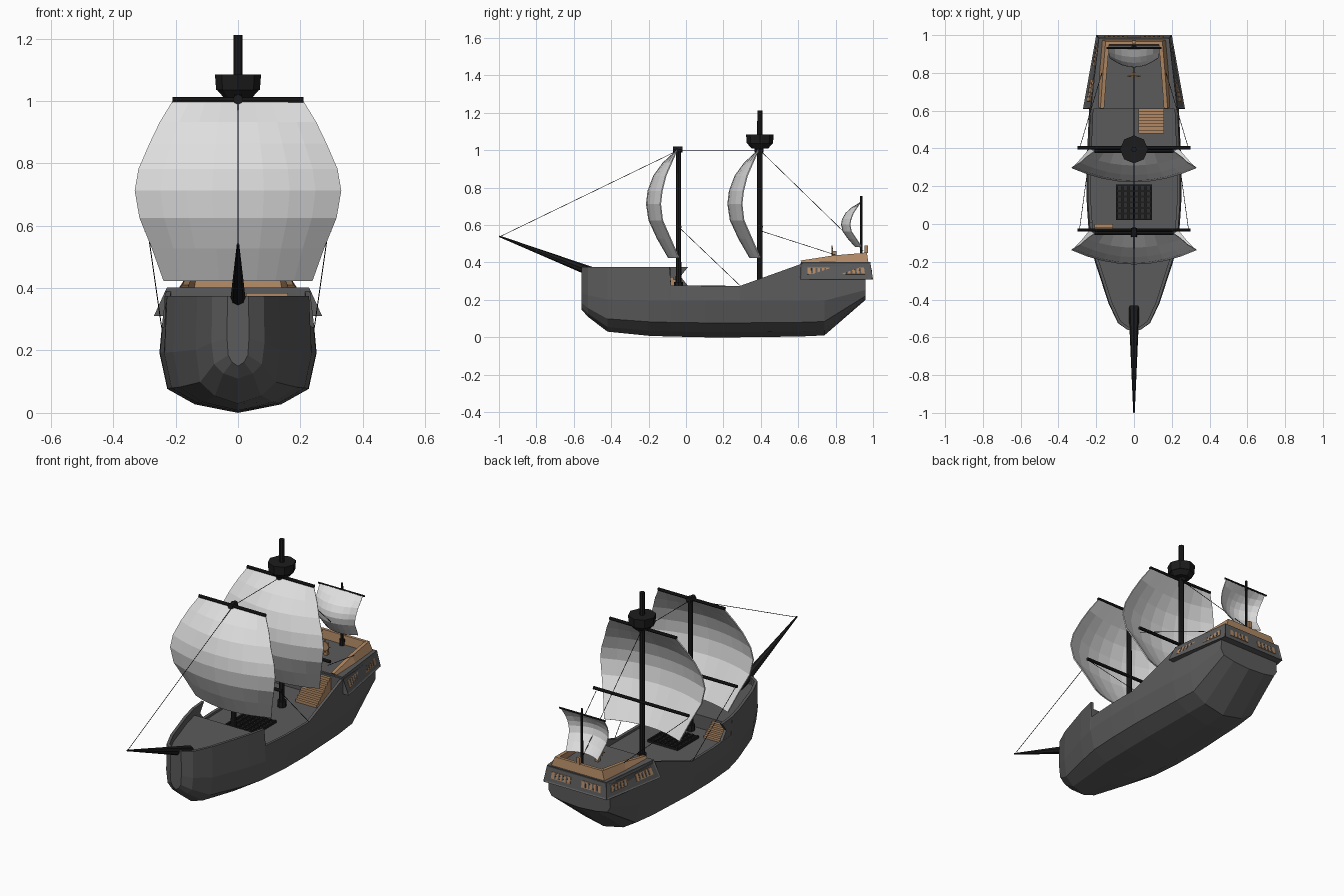
import bpy, bmesh
from mathutils import Vector as V

if "Cube" in bpy.data.objects:
    bpy.data.objects.remove(bpy.data.objects["Cube"])


def mat(name, r, g, b):
    m = bpy.data.materials.new(name)
    m.diffuse_color = (r, g, b, 1)
    m.use_nodes = True
    m.node_tree.nodes["Principled BSDF"].inputs["Base Color"].default_value = m.diffuse_color
    return m


HULL = mat("hull_grey", .105, .105, .105)
DARK = mat("spar_black", .012, .012, .012)
GRATE = mat("grating_dark", .028, .028, .028)
TAN = mat("tan_wood", .44, .25, .13)
SAIL = mat("sail_white", .74, .74, .74)


def obj(name, verts, faces, material):
    me = bpy.data.meshes.new(name)
    me.from_pydata([tuple(v) for v in verts], [], faces)
    bm = bmesh.new()
    bm.from_mesh(me)
    bmesh.ops.recalc_face_normals(bm, faces=bm.faces)
    bm.to_mesh(me)
    bm.free()
    me.materials.append(material)
    o = bpy.data.objects.new(name, me)
    bpy.context.collection.objects.link(o)
    return o


def prism(name, bottom, top, material):
    """Solid between two matching loops."""
    n = len(bottom)
    faces = [tuple(range(n)), tuple(range(n, 2 * n))]
    faces += [(i, (i + 1) % n, n + (i + 1) % n, n + i) for i in range(n)]
    return obj(name, list(bottom) + list(top), faces, material)


def box(name, x0, x1, y0, y1, z0, z1, material):
    r = [(x0, y0), (x1, y0), (x1, y1), (x0, y1)]
    return prism(name, [(x, y, z0) for x, y in r], [(x, y, z1) for x, y in r], material)


def rod(name, a, b, r0, r1, material=DARK, seg=8):
    a, b = V(a), V(b)
    me = bpy.data.meshes.new(name)
    bm = bmesh.new()
    bmesh.ops.create_cone(bm, cap_ends=True, segments=seg, radius1=r0, radius2=r1, depth=(b - a).length)
    bm.to_mesh(me)
    bm.free()
    me.materials.append(material)
    o = bpy.data.objects.new(name, me)
    o.location = (a + b) / 2
    o.rotation_mode = 'QUATERNION'
    o.rotation_quaternion = (b - a).to_track_quat('Z', 'Y')
    bpy.context.collection.objects.link(o)
    return o


def solidify(o, t, offset=-1):
    m = o.modifiers.new("thickness", 'SOLIDIFY')
    m.thickness, m.offset = t, offset


# Hull: stations of y, half width, keel height, rail height
ST = [(-.56, .035, .15, .375), (-.525, .085, .11, .375), (-.42, .135, .03, .375),
      (-.2, .207, .008, .375), (-.088, .235, .004, .375), (-.08, .237, .004, .278),
      (.1, .25, 0, .275), (.29, .252, 0, .275), (.61, .238, .004, .39),
      (.74, .225, .01, .385), (.96, .195, .2, .385)]
ROWS = [(0, 0), (.55, .1), (.9, .28), (1, .7)]
verts = []
for y, w, zk, zt in ST:
    half = [(w * fx, y, zk + (.275 - zk) * fz) for fx, fz in ROWS] + [(w * .97, y, zt)]
    verts += [(-x, yy, z) for x, yy, z in reversed(half[1:])] + half
faces = [(i * 9 + j, i * 9 + j + 1, i * 9 + j + 10, i * 9 + j + 9)
         for i in range(len(ST) - 1) for j in range(8)]
faces += [tuple(range(9)), tuple(range(len(verts) - 9, len(verts)))]
hull = obj("hull", verts, faces, HULL)
solidify(hull, .016)


def width(y):
    for a, b in zip(ST, ST[1:]):
        if a[0] <= y <= b[0]:
            return a[1] + (b[1] - a[1]) * (y - a[0]) / (b[0] - a[0])
    return ST[-1][1]


def deck(name, y0, y1, z, depth):
    ys = [y0] + [s[0] for s in ST if y0 < s[0] < y1] + [y1]
    loop = [(width(y) * .97 - .008, y) for y in ys]
    loop += [(-x, y) for x, y in reversed(loop)]
    prism(name, [(x, y, z - depth) for x, y in loop], [(x, y, z) for x, y in loop], HULL)


deck("fore_deck", -.55, -.085, .335, .08)
deck("main_deck", -.1, .63, .26, .02)
deck("quarter_deck", .61, .94, .395, .15)

# Port bulwark running on past the fore stairs
side = [(-.09, .27), (.015, .27), (-.03, .325), (.01, .375), (-.09, .375)]
prism("port_bulwark", [(-width(y) * .97, y, z) for y, z in side],
      [(-width(y) * .97 + .016, y, z) for y, z in side], HULL)


# Stairs
def stairs(name, x0, x1, y0, y1, z0, z1, n):
    for i in range(n):
        a, b = y0 + (y1 - y0) * i / n, y0 + (y1 - y0) * (i + 1) / n
        box(f"{name}_{i}", x0, x1, min(a, b), max(a, b), z0 - .01, z0 + (z1 - z0) * (i + 1) / (n + 1), TAN)


stairs("aft_stair", .025, .16, .48, .61, .26, .40, 8)
stairs("fore_stair", -.21, -.11, 0, -.085, .26, .335, 5)

# Stern gallery with recessed panels
bot = [V(p) for p in [(-.27, .61, .31), (.27, .61, .31), (.2, 1, .31), (-.2, 1, .31)]]
top = [V(p) for p in [(-.228, .615, .402), (.228, .615, .402), (.186, .985, .402), (-.186, .985, .402)]]
gallery = prism("stern_gallery", bot, top, HULL)
bm = bmesh.new()
bm.from_mesh(gallery.data)
panels = [f for f in bm.faces if abs(f.normal.z) < .9 and f.normal.y > -.5]
bmesh.ops.inset_individual(bm, faces=panels, thickness=.012, depth=-.004)
bm.to_mesh(gallery.data)
bm.free()


def plate(name, quad, u0, u1, v0, v1, lo, hi, material):
    a, b, c, d = quad
    n = (b - a).cross(d - a).normalized()
    pts = [a.lerp(b, u).lerp(d.lerp(c, u), v) for u, v in ((u0, v0), (u1, v0), (u1, v1), (u0, v1))]
    prism(name, [p + n * lo for p in pts], [p + n * hi for p in pts], material)


# Windows: tan panes with grey bars
for s, (i, j) in {"starboard": (1, 2), "stern": (2, 3), "port": (3, 0)}.items():
    quad = (bot[i], bot[j], top[j], top[i])
    for k, (u0, u1) in enumerate([(.1, .41), (.59, .9)]):
        plate(f"{s}_window_{k}", quad, u0, u1, .3, .7, -.006, -.001, TAN)
        for b in range(1, 5):
            u = u0 + (u1 - u0) * b / 5
            plate(f"{s}_window_bar_{k}_{b}", quad, u - .012, u + .012, .34, .66, -.004, .001, HULL)

# Quarterdeck railing, leaning inward
RAIL = [(.62, .19, .178, .41), (.80, .183, .165, .438), (.975, .168, .15, .452)]
for s in (-1, 1):
    v = []
    for y, xb, xt, z in RAIL:
        v += [(s * xb, y, .40), (s * xt, y - .008, z), (s * (xt - .02), y - .008, z), (s * (xb - .03), y, .40)]
    f = [(4 * i + j, 4 * i + (j + 1) % 4, 4 * i + 4 + (j + 1) % 4, 4 * i + 4 + j) for i in range(2) for j in range(4)]
    obj("quarterdeck_rail", v, f + [(0, 1, 2, 3), (8, 9, 10, 11)], TAN)
prism("stern_rail", [(-.168, .975, .4), (.168, .975, .4), (.155, .945, .4), (-.155, .945, .4)],
      [(-.15, .967, .452), (.15, .967, .452), (.145, .95, .452), (-.145, .95, .452)], TAN)
box("stern_lantern", -.01, .01, .955, .972, .45, .49, TAN)

# Steering wheel and stand
box("wheel_stand", -.01, .01, .785, .805, .40, .46, TAN)
rod("wheel", (0, .778, .455), (0, .786, .455), .026, .026, TAN, 10)
for d in ((1, 0), (0, 1), (.7, .7), (.7, -.7)):
    p = V((d[0] * .035, 0, d[1] * .035))
    rod("wheel_spoke", V((0, .782, .455)) - p, V((0, .782, .455)) + p, .003, .003, TAN, 5)

# Cargo hatch grating
box("hatch_base", -.085, .085, .03, .2, .255, .268, GRATE)
for i in range(7):
    t = -.09 + i * .03
    box("hatch_bar_long", t - .005, t + .005, .02, .21, .262, .277, DARK)
    box("hatch_bar_cross", -.095, .095, .115 + t - .005, .115 + t + .005, .262, .274, DARK)

# Masts, crow's nest, bowsprit
MAIN, FORE, MIZ = .395, -.04, .937
rod("main_mast", (0, MAIN, .25), (0, MAIN, 1.212), .015, .014)
rod("fore_mast", (0, FORE, .25), (0, FORE, 1.02), .015, .013)
rod("mizzen_mast", (0, MIZ, .39), (0, MIZ, .755), .008, .006)
for y, z, r in ((MAIN, .26, .024), (FORE, .26, .024), (MIZ, .40, .014)):
    rod("mast_collar", (0, y, z), (0, y, z + .035), r, r)
rod("crows_nest_base", (0, MAIN, 1.01), (0, MAIN, 1.036), .045, .068)
rod("crows_nest", (0, MAIN, 1.035), (0, MAIN, 1.085), .07, .074)
rod("bowsprit", (0, -.44, .325), (0, -.999, .54), .029, .004)

# Yards
for y in (MAIN, FORE):
    rod("top_yard", (-.21, y - .01, 1.003), (.21, y - .01, 1.003), .009, .009)
    rod("lower_yard", (-.3, y + .008, .59), (.3, y + .008, .59), .009, .009)
    rod("yard_knot", (0, y - .03, 1.005), (0, y + .02, 1.005), .016, .016)
rod("mizzen_yard", (-.145, MIZ - .005, .72), (.145, MIZ - .005, .72), .005, .005)

# Sails: height fraction, half width, belly depth at centre and at edge
BELLY = [(1, .208, 0, 0), (.88, .25, -.075, -.03), (.76, .283, -.125, -.06), (.62, .318, -.155, -.08),
         (.5, .33, -.163, -.088), (.35, .315, -.15, -.078), (.18, .275, -.105, -.035), (0, .238, -.045, .01)]


def sail(name, y0, z0, z1, depth, widths=None, thick=.006):
    cols = 8
    v = []
    for f, w, c, e in BELLY:
        if widths:
            w = widths[0] + (widths[1] - widths[0]) * f + .03 * f * (1 - f)
        for k in range(cols + 1):
            t = 2 * k / cols - 1
            v.append((w * t, y0 + depth * (e + (c - e) * (1 - t * t)), z0 + (z1 - z0) * f))
    n = cols + 1
    fc = [(r * n + k, r * n + k + 1, r * n + n + k + 1, r * n + n + k)
          for r in range(len(BELLY) - 1) for k in range(cols)]
    solidify(obj(name, v, fc, SAIL), thick, 0)


sail("main_sail", MAIN - .008, .425, 1.0, 1)
sail("fore_sail", FORE - .008, .425, 1.0, 1)
sail("mizzen_sail", MIZ - .005, .485, .72, .62, (.1, .135), .004)

# Rigging
ropes = [((0, -.99, .54), (0, FORE, 1)), ((0, FORE, 1), (0, MAIN, 1)), ((0, MAIN, 1), (0, .95, .46))]
for s in (-1, 1):
    ropes += [((s * .29, FORE, .59), (s * .245, .29, .275)), ((s * .29, MAIN, .57), (s * .17, .8, .44))]
for i, (a, b) in enumerate(ropes):
    rod(f"rope_{i}", a, b, .0016, .0016, DARK, 5)
